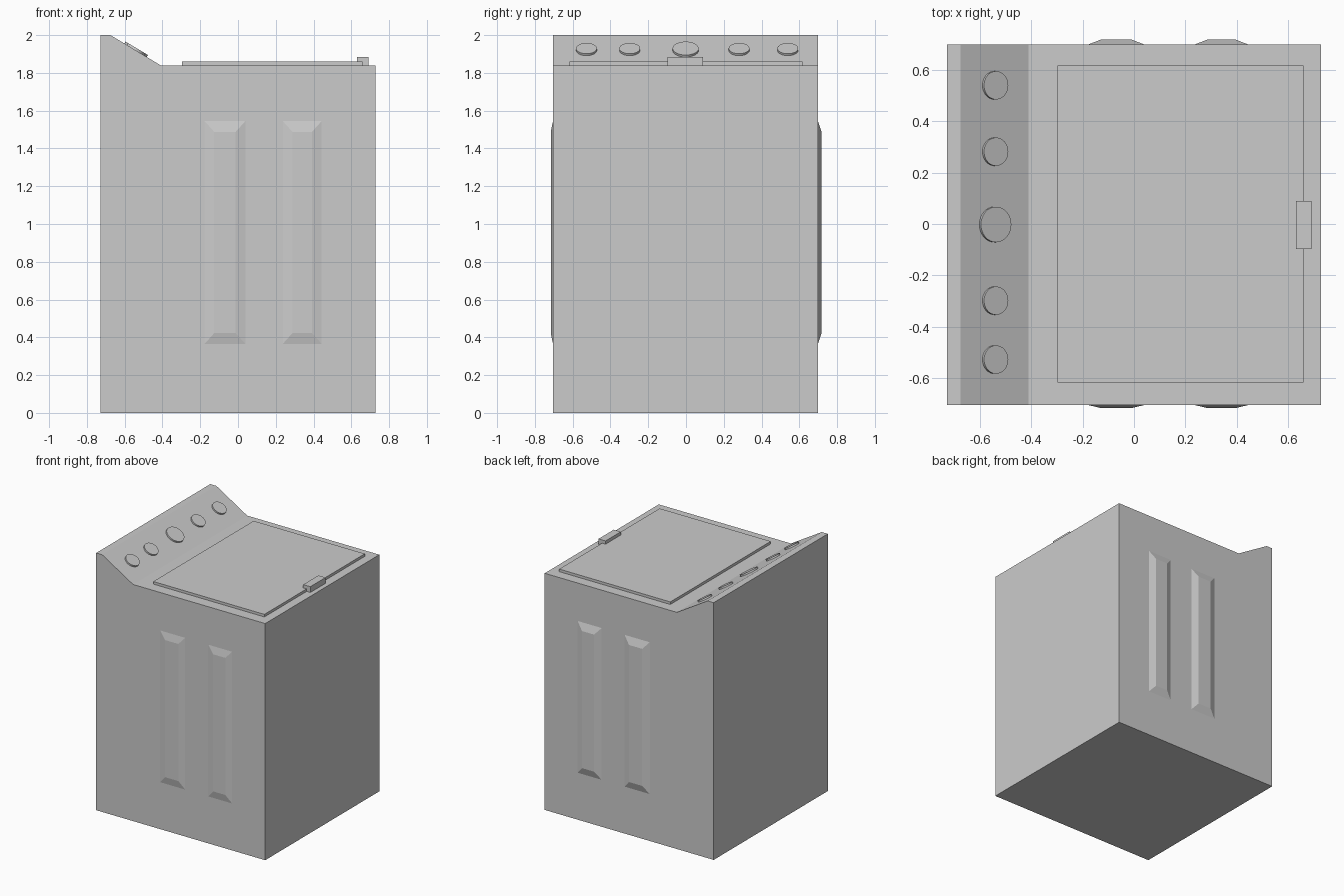
import bpy, bmesh, math
from mathutils import Matrix, Vector

if "Cube" in bpy.data.objects:
    bpy.data.objects.remove(bpy.data.objects["Cube"])

Y0, Y1 = -0.704, 0.698          # side faces of the cabinet
TOP = 1.84


def make_object(name, bm):
    bmesh.ops.recalc_face_normals(bm, faces=bm.faces)
    me = bpy.data.meshes.new(name)
    bm.to_mesh(me)
    bm.free()
    ob = bpy.data.objects.new(name, me)
    bpy.context.collection.objects.link(ob)
    return ob


def box(name, x, y, z):
    bm = bmesh.new()
    bmesh.ops.create_cube(bm, size=1)
    for v in bm.verts:
        v.co = [lo + (c + 0.5) * (hi - lo) for c, (lo, hi) in zip(v.co, (x, y, z))]
    return make_object(name, bm)


# Cabinet with sloped control panel: profile in xz, extruded along y
profile = [(-0.727, 0), (0.727, 0), (0.727, TOP), (-0.41, TOP),
           (-0.675, 2.0), (-0.727, 2.0)]
bm = bmesh.new()
face = bm.faces.new([bm.verts.new((x, Y0, z)) for x, z in profile])
ext = bmesh.ops.extrude_face_region(bm, geom=[face])
moved = [g for g in ext["geom"] if isinstance(g, bmesh.types.BMVert)]
bmesh.ops.translate(bm, verts=moved, vec=(0, Y1 - Y0, 0))
make_object("cabinet", bm)


# Raised side ribs with bevelled borders
def rib(name, x0, x1, y_base, y_out):
    bm = bmesh.new()
    rings = []
    for dx, dz, y in ((0, 0, y_base), (0.051, 0.057, y_out)):
        a, b, lo, hi = x0 + dx, x1 - dx, 0.365 + dz, 1.545 - dz
        rings.append([bm.verts.new((x, y, z))
                      for x, z in ((a, lo), (b, lo), (b, hi), (a, hi))])
    for i in range(4):
        j = (i + 1) % 4
        bm.faces.new((rings[0][i], rings[0][j], rings[1][j], rings[1][i]))
    bm.faces.new(rings[0])
    bm.faces.new(rings[1])
    make_object(name, bm)


for i, (x0, x1) in enumerate(((-0.177, 0.039), (0.237, 0.443)), 1):
    rib(f"front_rib_{i}", x0, x1, Y0, -0.716)
    rib(f"back_rib_{i}", x0, x1, Y1, 0.718)

# Lid and its handle
box("lid", (-0.297, 0.659), (-0.617, 0.617), (TOP, 1.86))
box("lid_handle", (0.629, 0.69), (-0.097, 0.09), (TOP, 1.885))

# Flat dials on the control panel slope
normal = Vector((0.16, 0, 0.265)).normalized()
tilt = Matrix.Rotation(math.atan2(normal.x, normal.z), 4, 'Y')
for i, (y, r) in enumerate(((-0.527, 0.055), (-0.298, 0.055), (-0.002, 0.069),
                            (0.281, 0.055), (0.539, 0.055)), 1):
    on_slope = Vector((-0.542, y, 2.0 - 0.16 * (0.675 - 0.542) / 0.265))
    bm = bmesh.new()
    bmesh.ops.create_cone(bm, cap_ends=True, segments=32, radius1=r, radius2=r,
                          depth=0.024, matrix=Matrix.Translation(on_slope) @ tilt)
    dial = make_object(f"dial_{i}", bm)
    bpy.ops.object.select_all(action='DESELECT')
    dial.select_set(True)
    bpy.context.view_layer.objects.active = dial
    bpy.ops.object.shade_smooth_by_angle(angle=math.radians(30))
